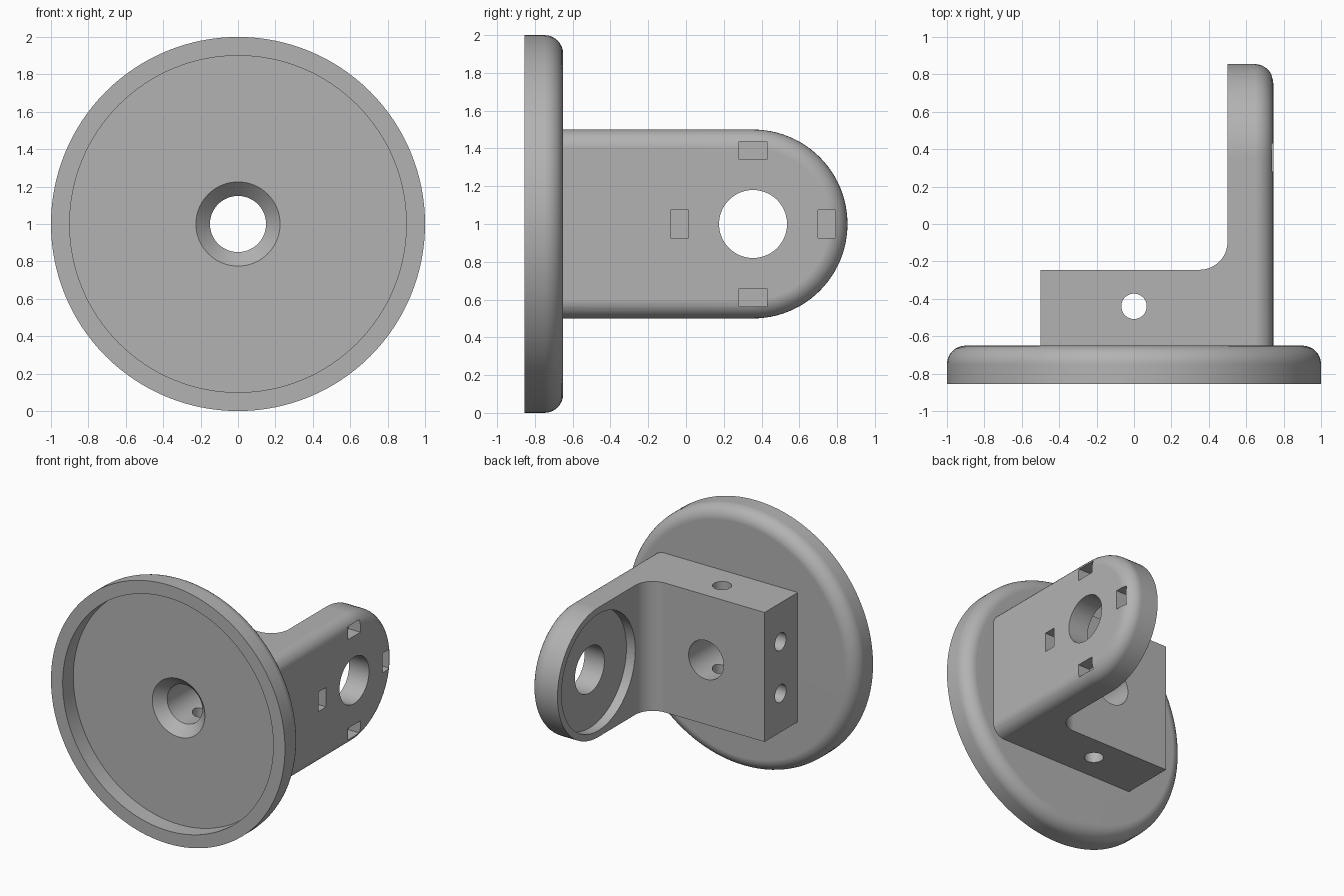
import bpy
import bmesh
from math import cos, sin, pi
from mathutils import Vector

scene_cube = bpy.data.objects.get("Cube")
if scene_cube:
    bpy.data.objects.remove(scene_cube, do_unlink=True)

grey = bpy.data.materials.new("plain_grey")
grey.use_nodes = True
colour = (0.45, 0.45, 0.45, 1)
grey.diffuse_color = colour
grey.node_tree.nodes["Principled BSDF"].inputs["Base Color"].default_value = colour

MID = 1.0        # height of the main axis
EYE_Y = 0.355    # centre of the rounded arm end
ROUND = 0.1      # edge rounding
FACE_X = 0.745   # outer face of the arm


def arc(cx, cy, r, a0, a1, n):
    return [(cx + r * cos(a0 + (a1 - a0) * i / n),
             cy + r * sin(a0 + (a1 - a0) * i / n)) for i in range(n + 1)]


def finish(name, bm):
    bmesh.ops.recalc_face_normals(bm, faces=bm.faces)
    mesh = bpy.data.meshes.new(name)
    bm.to_mesh(mesh)
    bm.free()
    mesh.materials.append(grey)
    obj = bpy.data.objects.new(name, mesh)
    bpy.context.collection.objects.link(obj)
    return obj


def loft(name, rings):
    """Skin a stack of equal-sized rings and cap both ends."""
    bm = bmesh.new()
    loops = [[bm.verts.new(p) for p in ring] for ring in rings]
    n = len(loops[0])
    for a, b in zip(loops, loops[1:]):
        for i in range(n):
            j = (i + 1) % n
            bm.faces.new((a[i], a[j], b[j], b[i]))
    bm.faces.new(loops[0])
    bm.faces.new(loops[-1])
    return finish(name, bm)


def turned(name, profile, origin, axis, sides=64):
    """Turn a (radius, distance) profile around an axis."""
    turn = Vector(axis).to_track_quat('Z', 'Y')
    rings = []
    for r, h in profile:
        rings.append([Vector(origin) + turn @ Vector((r * cos(2 * pi * i / sides),
                                                      r * sin(2 * pi * i / sides), h))
                      for i in range(sides)])
    return loft(name, rings)


def box(name, centre, size):
    bm = bmesh.new()
    bmesh.ops.create_cube(bm, size=1)
    bmesh.ops.scale(bm, vec=size, verts=bm.verts)
    bmesh.ops.translate(bm, vec=centre, verts=bm.verts)
    return finish(name, bm)


def combine(target, other, operation):
    mod = target.modifiers.new(operation.lower(), 'BOOLEAN')
    mod.operation = operation
    mod.solver = 'EXACT'
    mod.object = other
    bpy.context.view_layer.objects.active = target
    bpy.ops.object.modifier_apply(modifier=mod.name)
    bpy.data.objects.remove(other, do_unlink=True)


# Bracket blank: a stadium swept along x, rounded on the outer face
def stadium(x, inset):
    r = 0.5 - inset
    pts = [(-0.68, MID - r)] + arc(EYE_Y, MID, r, -pi / 2, pi / 2, 48) + [(-0.68, MID + r)]
    return [(x, y, z) for y, z in pts]


edge = arc(FACE_X - ROUND, -ROUND, ROUND, pi / 2, 0, 8)
bracket = loft("bracket", [stadium(-0.5, 0)] + [stadium(x, -d) for x, d in edge])

# Clear the inside corner, leaving the block, the arm and a fillet
corner = [(-1, -0.245)] + arc(0.35, -0.095, 0.15, -pi / 2, 0, 12) + [(0.5, 1.2), (-1, 1.2)]
combine(bracket, loft("corner_cutter", [[(x, y, z) for x, y in corner] for z in (0, 2)]),
        'DIFFERENCE')

# Round base plate with a front recess and a rounded back edge
plate = [(0.2, -0.725), (0.9, -0.725), (0.9, -0.855), (1, -0.855)]
plate += arc(0.9, -0.65 - ROUND, ROUND, 0, pi / 2, 8) + [(0.2, -0.65)]
body = turned("mounting_bracket", plate, (0, 0, MID), (0, 1, 0), 128)
combine(body, bracket, 'UNION')

# Countersunk main bore
combine(body, turned("bore_cutter", [(0.235, -0.9), (0.235, -0.735), (0.15, -0.65), (0.15, 0)],
                     (0, 0, MID), (0, 1, 0)), 'DIFFERENCE')

# Arm eye with a wide inner recess
combine(body, turned("eye_cutter", [(0.45, 0.3), (0.45, 0.575), (0.18, 0.575), (0.18, 0.9)],
                     (0, EYE_Y, MID), (1, 0, 0)), 'DIFFERENCE')

# Cross hole and two end holes in the block
screw = 0.068
combine(body, turned("cross_hole_cutter", [(screw, 0), (screw, 2)],
                     (0, -0.44, 0), (0, 0, 1), 32), 'DIFFERENCE')
for side in (-1, 1):
    combine(body, turned("end_hole_cutter", [(screw, 0), (screw, 0.5)],
                         (-0.6, -0.44, MID + 0.2 * side), (1, 0, 0), 32), 'DIFFERENCE')

# Four shallow slots around the eye
for dy, dz in ((1, 0), (-1, 0), (0, 1), (0, -1)):
    size = (0.2, 0.095, 0.15) if dy else (0.2, 0.15, 0.095)
    combine(body, box("slot_cutter", (FACE_X, EYE_Y + 0.39 * dy, MID + 0.39 * dz), size),
            'DIFFERENCE')

# Smooth the curves and keep the flats flat
bpy.ops.object.select_all(action='DESELECT')
body.select_set(True)
bpy.context.view_layer.objects.active = body
bpy.ops.object.shade_smooth_by_angle(angle=pi / 6)
flats = body.modifiers.new("flat_faces", 'WEIGHTED_NORMAL')
flats.keep_sharp = True
